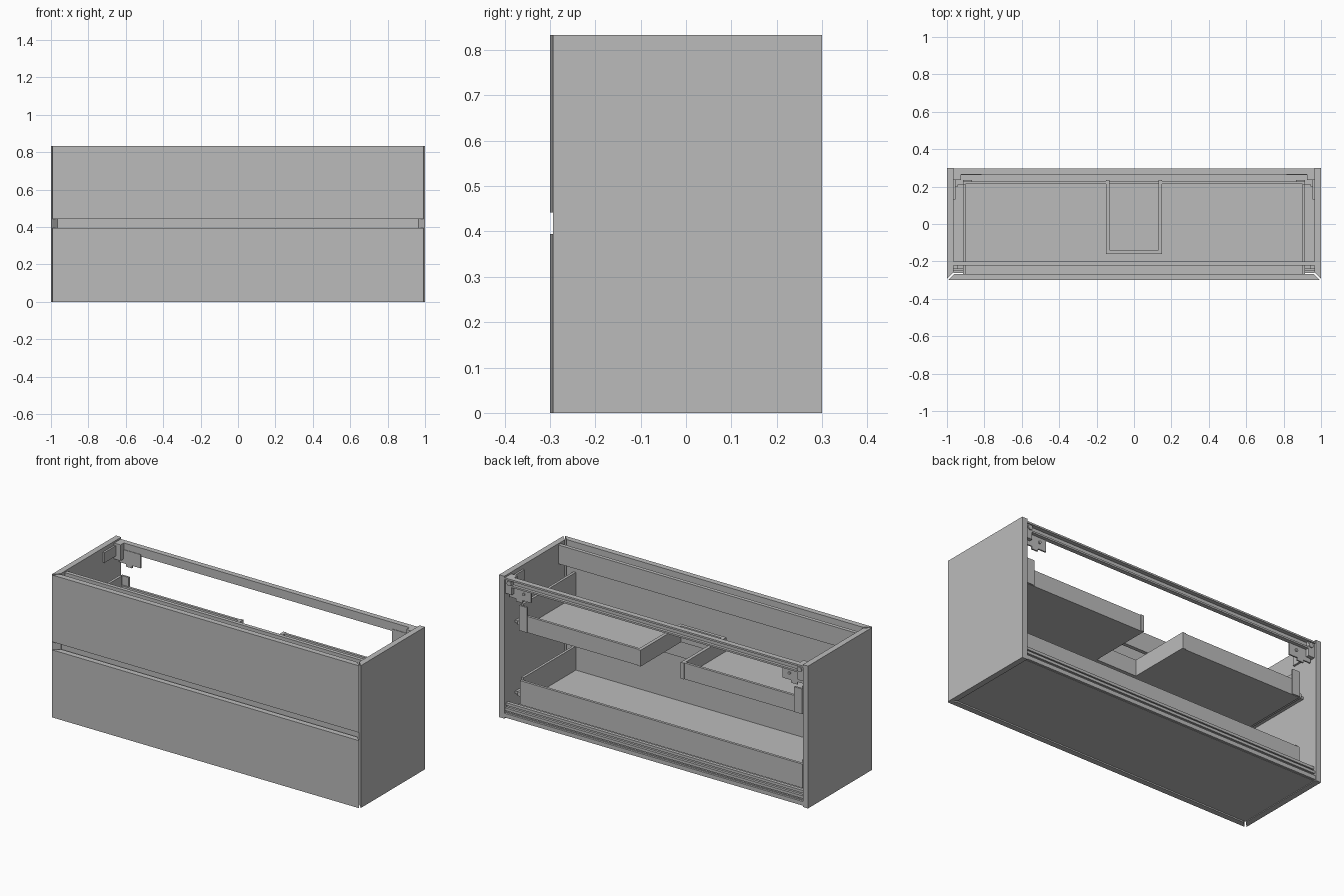
import bpy, bmesh

cube = bpy.data.objects.get("Cube")
if cube:
    bpy.data.objects.remove(cube, do_unlink=True)

grey = bpy.data.materials.new("plain grey")
grey.use_nodes = True
COLOUR = (0.5, 0.5, 0.5, 1)
grey.diffuse_color = COLOUR
grey.node_tree.nodes["Principled BSDF"].inputs["Base Color"].default_value = COLOUR


def prism(name, outline, low, high, axis="z"):
    """Extrude a closed outline: xy along z, or yz along x."""
    def place(p, h):
        return (p[0], p[1], h) if axis == "z" else (h, p[0], p[1])
    bm = bmesh.new()
    rings = [[bm.verts.new(place(p, h)) for p in outline] for h in (low, high)]
    bm.faces.new(rings[0])
    bm.faces.new(rings[1])
    n = len(outline)
    for i in range(n):
        j = (i + 1) % n
        bm.faces.new((rings[0][i], rings[0][j], rings[1][j], rings[1][i]))
    bmesh.ops.recalc_face_normals(bm, faces=bm.faces)
    mesh = bpy.data.meshes.new(name)
    bm.to_mesh(mesh)
    bm.free()
    mesh.materials.append(grey)
    obj = bpy.data.objects.new(name, mesh)
    bpy.context.collection.objects.link(obj)
    return obj


def box(name, x, y, z):
    return prism(name, [(x[0], y[0]), (x[1], y[0]), (x[1], y[1]), (x[0], y[1])], *z)


def pair(name, x, y, z):
    """A box on the left (+x) and its twin on the right."""
    box("left_" + name, x, y, z)
    box("right_" + name, (-x[1], -x[0]), y, z)


def bolt(name, x, y, z, radius, depth):
    bpy.ops.mesh.primitive_cylinder_add(vertices=16, radius=radius, depth=depth,
                                        location=(x, y, z), rotation=(1.5708, 0, 0))
    obj = bpy.context.object
    obj.name = name
    obj.data.materials.append(grey)
    bpy.ops.object.shade_smooth_by_angle()


TOP = 0.833
INNER = 0.966   # inside face of the side panels
DRAWER = 0.915  # outside face of the drawer sides

# Side panels, mitred at the front
for name, s in (("left", 1), ("right", -1)):
    prism(name + "_side_panel",
          [(s, -0.293), (s, 0.3), (s * INNER, 0.3), (s * INNER, -0.259)], 0, TOP)

# Drawer fronts, mitred to meet the sides
for name, low, high in (("lower", 0, 0.395), ("upper", 0.442, TOP)):
    prism(name + "_drawer_front",
          [(-0.993, -0.3), (0.993, -0.3), (0.96, -0.267), (-0.96, -0.267)], low, high)

# Carcass floor and cross rails
box("bottom_panel", (-INNER, INNER), (-0.262, 0.285), (0.004, 0.034))
box("front_top_rail", (-INNER, INNER), (-0.222, -0.2), (0.715, 0.825))
box("grip_rail", (-INNER, INNER), (-0.25, -0.235), (0.36, 0.48))

# Ribbed rear rail along the floor
ribs = [(0.265, 0.034), (0.265, 0.088), (0.285, 0.088), (0.285, 0.072), (0.277, 0.072),
        (0.277, 0.06), (0.292, 0.06), (0.292, 0.044), (0.282, 0.044), (0.282, 0.03),
        (0.297, 0.03), (0.297, 0.006), (0.265, 0.006)]
prism("rear_bottom_rail", ribs, -INNER, INNER, "x")

# Channel-shaped hanging rail at the top of the back
channel = [(0.265, 0.823), (0.297, 0.823), (0.297, 0.813), (0.273, 0.813),
           (0.273, 0.783), (0.29, 0.783), (0.29, 0.773), (0.265, 0.773)]
prism("rear_hanging_rail", channel, -INNER, INNER, "x")

# Hanging brackets in the rear corners
pair("bracket_plate", (0.815, 0.955), (0.262, 0.27), (0.705, 0.785))
pair("bracket_tab", (0.87, 0.91), (0.262, 0.27), (0.69, 0.705))
pair("bracket_body", (0.925, INNER), (0.235, 0.29), (0.73, 0.823))
pair("bracket_wing", (0.955, INNER), (0.13, 0.26), (0.75, 0.81))
for name, s in (("left", 1), ("right", -1)):
    bolt(name + "_bracket_bolt", s * 0.94, 0.288, 0.795, 0.014, 0.016)
    bolt(name + "_bracket_screw", s * 0.86, 0.272, 0.745, 0.008, 0.01)

# Runners between the drawers and the side panels
for name, z in (("lower", 0.105), ("upper", 0.52)):
    pair(name + "_runner", (DRAWER, 0.945), (-0.24, 0.21), (z, z + 0.025))
    pair(name + "_runner_foot", (0.94, INNER), (-0.2, 0.2), (z + 0.004, z + 0.018))

# Lower drawer: a plain open box
box("lower_drawer_floor", (-DRAWER, DRAWER), (-0.267, 0.23), (0.07, 0.085))
box("lower_drawer_back", (-DRAWER, DRAWER), (0.215, 0.23), (0.07, 0.21))
pair("lower_drawer_side", (0.9, DRAWER), (-0.267, 0.215), (0.07, 0.225))

# Upper drawer: a U-shaped box with a recess for the pipes
floor = [(-DRAWER, -0.267), (DRAWER, -0.267), (DRAWER, 0.23), (0.15, 0.23),
         (0.15, -0.16), (-0.15, -0.16), (-0.15, 0.23), (-DRAWER, 0.23)]
prism("upper_drawer_floor", floor, 0.503, 0.518)
pair("upper_drawer_back", (0.15, DRAWER), (0.215, 0.23), (0.503, 0.598))
pair("upper_drawer_side", (0.9, DRAWER), (-0.267, 0.215), (0.503, 0.657))
pair("upper_drawer_corner_clip", (0.865, DRAWER), (0.225, 0.236), (0.505, 0.652))
pair("recess_side", (0.13, 0.15), (-0.16, 0.235), (0.503, 0.598))
box("recess_front", (-0.15, 0.15), (-0.16, -0.14), (0.503, 0.598))
